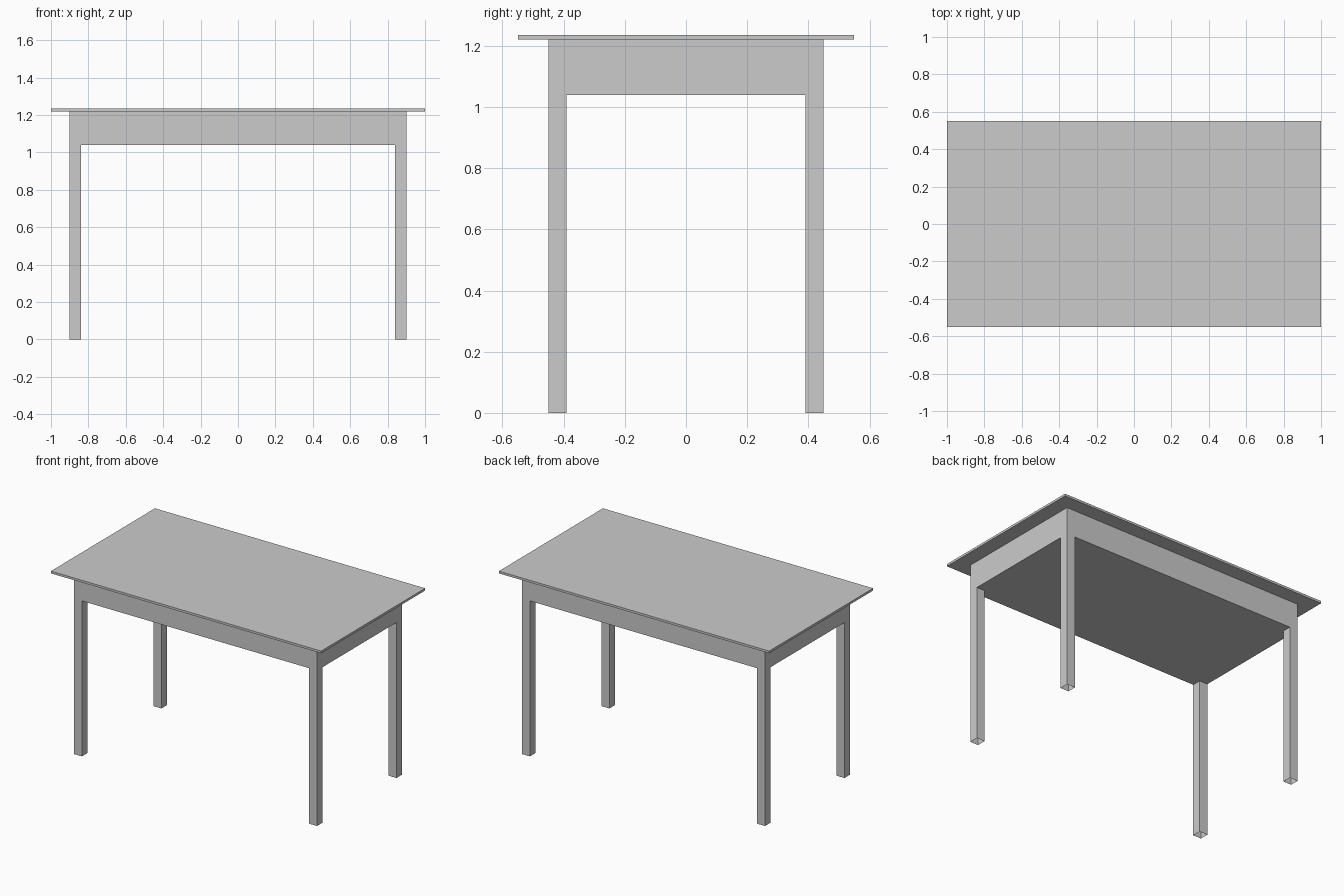
import bpy
import bmesh

if "Cube" in bpy.data.objects:
    bpy.data.objects.remove(bpy.data.objects["Cube"])

TOP_Z, UNDER_Z, APRON_Z = 1.235, 1.22, 1.04
HX, HY, LEG = 0.90, 0.45, 0.06


def add_object(name, bm):
    bmesh.ops.recalc_face_normals(bm, faces=bm.faces[:])
    mesh = bpy.data.meshes.new(name)
    bm.to_mesh(mesh)
    bm.free()
    obj = bpy.data.objects.new(name, mesh)
    bpy.context.collection.objects.link(obj)
    return obj


def extrude_edges(bm, edges, z):
    new = bmesh.ops.extrude_edge_only(bm, edges=edges)["geom"]
    for v in new:
        if isinstance(v, bmesh.types.BMVert):
            v.co.z = z


# Thin overhanging table top
bm = bmesh.new()
bmesh.ops.create_cube(bm, size=1)
bmesh.ops.scale(bm, vec=(2.0, 1.1, TOP_Z - UNDER_Z), verts=bm.verts)
bmesh.ops.translate(bm, vec=(0, 0, (TOP_Z + UNDER_Z) / 2), verts=bm.verts)
add_object("table_top", bm)

# Apron underside panel, divided into 3 x 3 cells
bm = bmesh.new()
xs = (-HX, -HX + LEG, HX - LEG, HX)
ys = (-HY, -HY + LEG, HY - LEG, HY)
grid = [[bm.verts.new((x, y, APRON_Z)) for y in ys] for x in xs]
cells = {(i, j): bm.faces.new((grid[i][j], grid[i][j + 1],
                               grid[i + 1][j + 1], grid[i + 1][j]))
         for i in range(3) for j in range(3)}
rim = [e for e in bm.edges if e.is_boundary]

# Corner cells open into hollow legs with open feet
corners = [cells[i, j] for i in (0, 2) for j in (0, 2)]
leg_edges = [list(f.edges) for f in corners]
bmesh.ops.delete(bm, geom=corners, context='FACES_ONLY')
for edges in leg_edges:
    extrude_edges(bm, edges, 0.0)

# Apron walls rise from the outer rim to the table top
extrude_edges(bm, rim, UNDER_Z)
add_object("apron_and_legs", bm)
